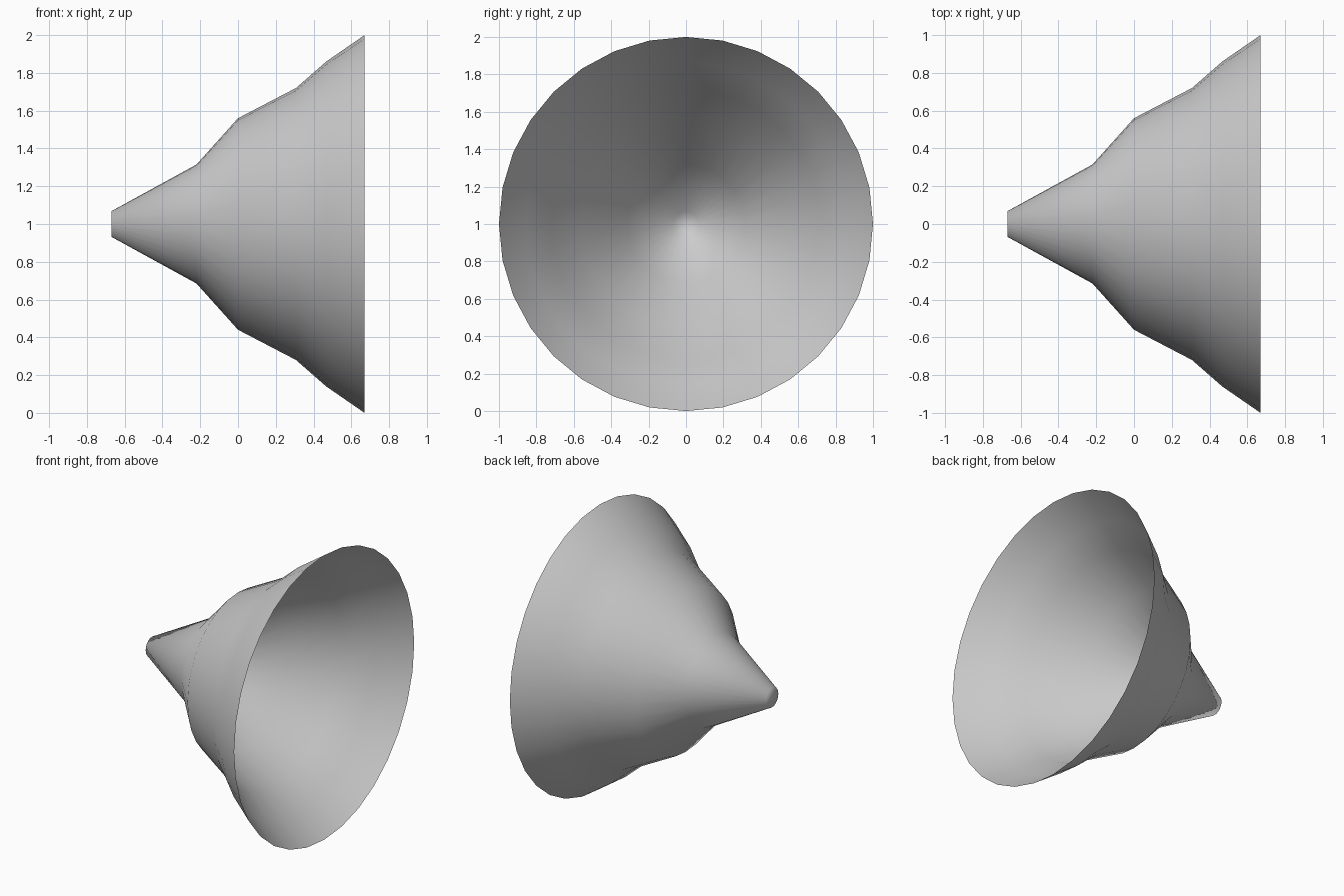
import bpy, bmesh
from math import cos, sin, tau

if "Cube" in bpy.data.objects:
    bpy.data.objects.remove(bpy.data.objects["Cube"])

SIDES = 32
AXIS_Z = 1.0
# (x, radius) from the narrow tip to the open mouth
PROFILE = [(-0.67, 0.068), (-0.22, 0.315), (0.0, 0.56),
           (0.307, 0.72), (0.467, 0.86), (0.67, 1.0)]

bm = bmesh.new()

# rings around the x axis
rings = [[bm.verts.new((x, r * cos(tau * i / SIDES), AXIS_Z + r * sin(tau * i / SIDES)))
          for i in range(SIDES)] for x, r in PROFILE]

# flared wall, a single thin surface
for a, b in zip(rings, rings[1:]):
    for i in range(SIDES):
        j = (i + 1) % SIDES
        bm.faces.new((a[i], a[j], b[j], b[i]))

# closed tip
bm.faces.new(rings[0])

bmesh.ops.recalc_face_normals(bm, faces=bm.faces)
for f in bm.faces:
    f.smooth = True

mesh = bpy.data.meshes.new("flared_cone")
bm.to_mesh(mesh)
bm.free()
bpy.context.collection.objects.link(bpy.data.objects.new("flared_cone", mesh))
